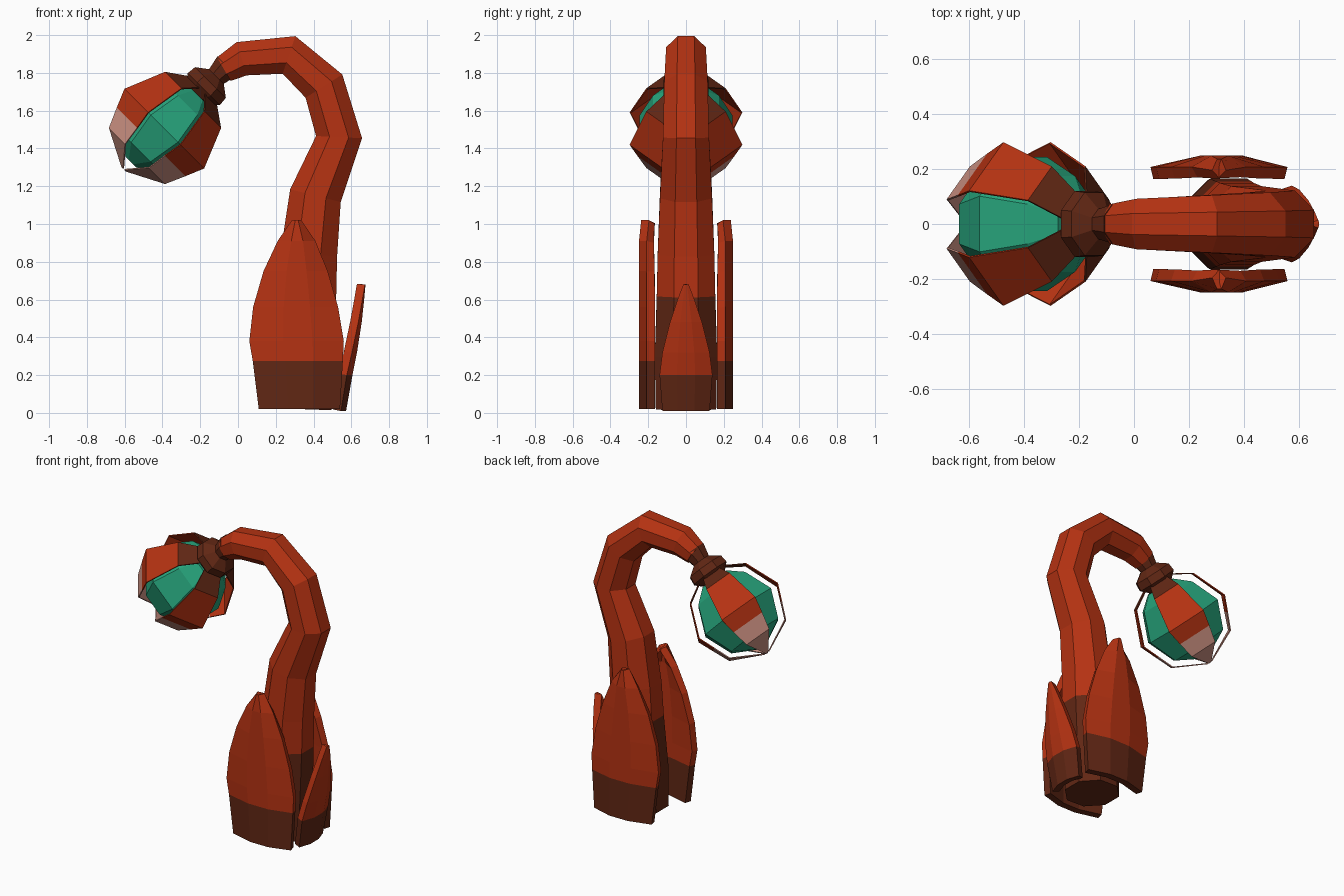
import bpy, bmesh, math
from mathutils import Vector

if "Cube" in bpy.data.objects:
    bpy.data.objects.remove(bpy.data.objects["Cube"])


def material(name, rgb):
    m = bpy.data.materials.new(name)
    m.diffuse_color = (*rgb, 1)
    m.use_nodes = True
    m.node_tree.nodes["Principled BSDF"].inputs["Base Color"].default_value = m.diffuse_color
    return m


RED = material("orange red", (0.46, 0.032, 0.006))
BROWN = material("dark brown", (0.12, 0.02, 0.007))
GREEN = material("sea green", (0.02, 0.37, 0.20))
PALE = material("pale pink", (0.62, 0.29, 0.23))


def make_object(name, verts, faces, mats, rule=None, thickness=0):
    """Build a flat-shaded mesh; rule(center) picks the material index."""
    me = bpy.data.meshes.new(name)
    me.from_pydata([tuple(v) for v in verts], [], faces)
    for m in mats:
        me.materials.append(m)
    if not thickness:
        bm = bmesh.new()
        bm.from_mesh(me)
        bmesh.ops.recalc_face_normals(bm, faces=bm.faces)
        bm.to_mesh(me)
        bm.free()
    if rule:
        for p in me.polygons:
            p.material_index = rule(p.center)
    ob = bpy.data.objects.new(name, me)
    bpy.context.collection.objects.link(ob)
    if thickness:
        s = ob.modifiers.new("thickness", 'SOLIDIFY')
        s.thickness = thickness
        s.offset = -1
    return ob


def tube(name, path, mats, rule=None, n=8):
    """Loft octagons along (x, z, apothem) points in the xz plane."""
    pts = [Vector((x, 0, z)) for x, z, r in path]
    verts, faces = [], []
    for i, p in enumerate(pts):
        t = Vector()
        if i > 0:
            t += (p - pts[i - 1]).normalized()
        if i < len(pts) - 1:
            t += (pts[i + 1] - p).normalized()
        t.normalize()
        side = Vector((t.z, 0, -t.x))
        r = path[i][2] / math.cos(math.pi / n)
        for k in range(n):
            a = 2 * math.pi * (k + 0.5) / n
            verts.append(p + side * r * math.cos(a) + Vector((0, r * math.sin(a), 0)))
    for i in range(len(pts) - 1):
        for k in range(n):
            a, b = i * n + k, i * n + (k + 1) % n
            faces.append((a, b, b + n, a + n))
    faces.append(tuple(range(n)))
    faces.append(tuple(range((len(pts) - 1) * n, len(pts) * n)))
    return make_object(name, verts, faces, mats, rule)


def grid_faces(rows, cols, flip=False):
    fs = [(r * cols + c, r * cols + c + 1, (r + 1) * cols + c + 1, (r + 1) * cols + c)
          for r in range(rows - 1) for c in range(cols - 1)]
    return [f[::-1] for f in fs] if flip else fs


# Bulb axis: d runs from neck to tip, u is perpendicular in the xz plane
C = Vector((-0.39, 0, 1.505))
D = Vector((-1, 0, -1)).normalized()
U = Vector((-1, 0, 1)).normalized()
Y = Vector((0, 1, 0))


def on_axis(profile):
    return [((C + D * d).x, (C + D * d).z, r) for d, r in profile]


# Curved stem, brown at the foot
tube("stem", [(0.335, 0.02, 0.16), (0.345, 0.3, 0.165), (0.365, 0.62, 0.155),
              (0.375, 0.84, 0.15), (0.41, 1.15, 0.138), (0.535, 1.46, 0.122),
              (0.455, 1.73, 0.115), (0.27, 1.895, 0.105), (0.02, 1.875, 0.092),
              (-0.075, 1.82, 0.072)],
     [RED, BROWN], lambda c: int(c.z < 0.6))

# Neck and collar
tube("collar", on_axis([(-0.47, 0.072), (-0.39, 0.055), (-0.345, 0.115),
                        (-0.295, 0.12), (-0.25, 0.075)]), [BROWN])

# Green bulb
tube("bulb", on_axis([(-0.25, 0.09), (-0.175, 0.175), (0, 0.245),
                      (0.175, 0.175), (0.25, 0.04)]), [GREEN])

# Four thin petals around the bulb: (d, radius, half width)
PETAL = [(-0.30, 0.07, 0.055), (-0.215, 0.21, 0.087), (0, 0.297, 0.125),
         (0.1, 0.256, 0.107), (0.205, 0.212, 0.085), (0.305, 0.015, 0.008)]


def petal_colour(c):
    d = (c - C).dot(D)
    return 1 if d < -0.2 else 2 if d > 0.1 else 0


for i in range(4):
    a = math.pi / 4 + i * math.pi / 2
    out = U * math.cos(a) + Y * math.sin(a)
    tan = Y * math.cos(a) - U * math.sin(a)
    verts = [C + D * d + out * r + tan * s * w for d, r, w in PETAL for s in (-1, 1)]
    faces = grid_faces(len(PETAL), 2)
    p, q, r = verts[4], verts[5], verts[7]
    if (q - p).cross(r - q).dot(out) < 0:
        faces = [f[::-1] for f in faces]
    make_object("petal_%d" % (i + 1), verts, faces, [RED, BROWN, PALE], petal_colour, 0.007)

# Two side leaves: (z, left x, right x)
LEAF = [(0.02, 0.11, 0.54), (0.275, 0.078, 0.555), (0.38, 0.06, 0.56), (0.56, 0.08, 0.53),
        (0.75, 0.135, 0.475), (0.91, 0.21, 0.41), (1.02, 0.285, 0.335)]
for name, s in (("front_leaf", -1), ("rear_leaf", 1)):
    verts = [(xl + (xr - xl) * f, s * (y - (0.012 if z > 1 else 0)), z)
             for z, xl, xr in LEAF
             for f, y in ((0, 0.208), (0.36, 0.249), (0.67, 0.249), (1, 0.208))]
    make_object(name, verts, grid_faces(len(LEAF), 4, s > 0), [RED, BROWN],
                lambda c: int(c.z < 0.275), 0.045)

# Small leaf on the +x side: (z, outer x, half width)
SMALL = [(0.01, 0.572, 0.125), (0.2, 0.606, 0.14), (0.32, 0.63, 0.125),
         (0.48, 0.655, 0.085), (0.6, 0.668, 0.045), (0.68, 0.675, 0.014)]
verts = [(x - e * w / 0.14, f * w, z) for z, x, w in SMALL
         for f, e in ((-1, 0.03), (-0.35, 0), (0.35, 0), (1, 0.03))]
make_object("side_leaf", verts, grid_faces(len(SMALL), 4), [RED, BROWN],
            lambda c: int(c.z < 0.2), 0.045)
